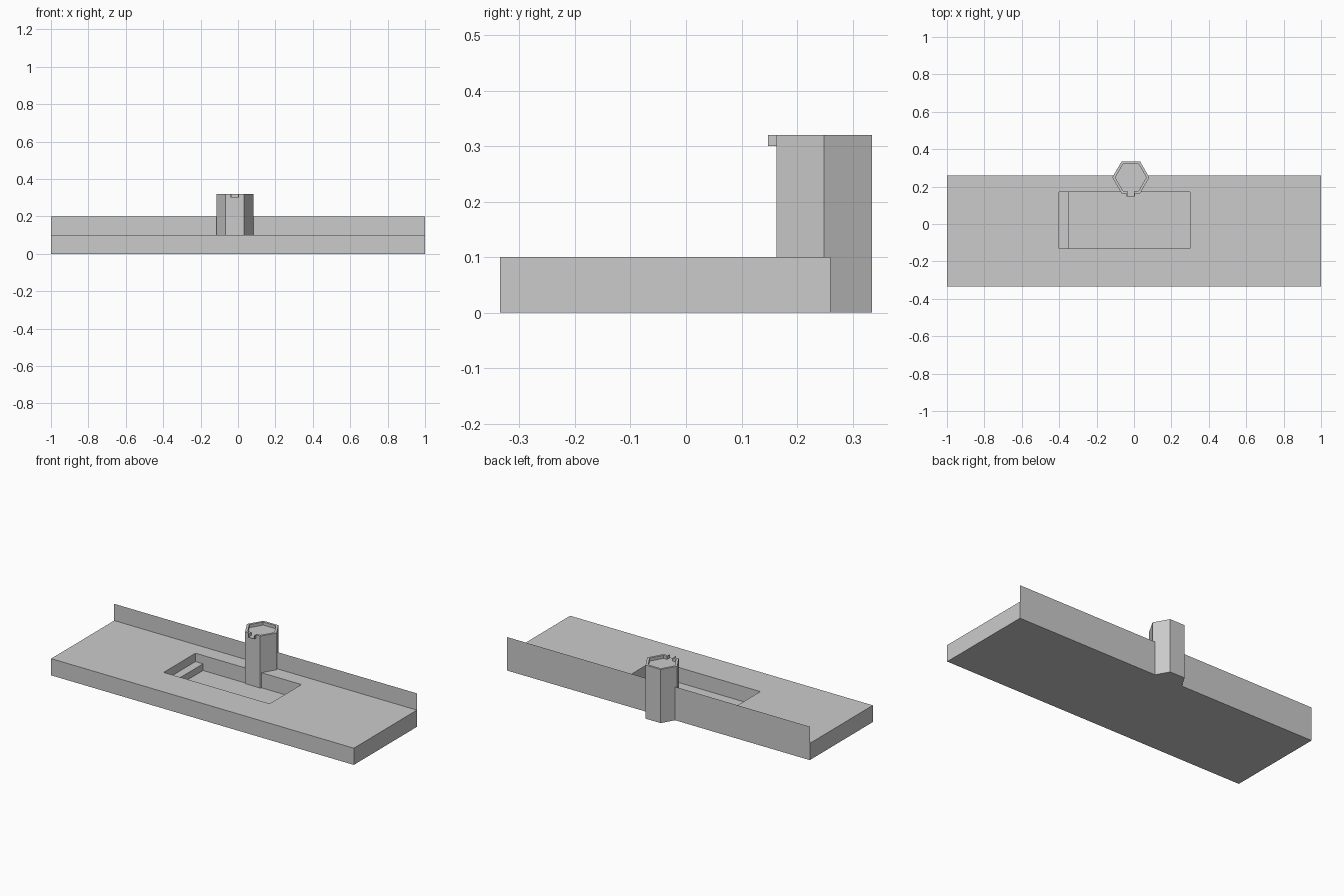
import bpy
from math import cos, sin, pi
from mathutils import Vector

if "Cube" in bpy.data.objects:
    bpy.data.objects.remove(bpy.data.objects["Cube"])


def prism(name, outline, direction):
    """Extrude a 3D outline along a direction into a closed solid."""
    n = len(outline)
    base = [Vector(p) for p in outline]
    verts = base + [p + Vector(direction) for p in base]
    faces = [tuple(range(n))[::-1], tuple(range(n, 2 * n))]
    faces += [(i, (i + 1) % n, (i + 1) % n + n, i + n) for i in range(n)]
    mesh = bpy.data.meshes.new(name)
    mesh.from_pydata(verts, [], faces)
    obj = bpy.data.objects.new(name, mesh)
    bpy.context.collection.objects.link(obj)
    # consistent outward normals
    import bmesh
    bm = bmesh.new()
    bm.from_mesh(mesh)
    bmesh.ops.recalc_face_normals(bm, faces=bm.faces)
    bm.to_mesh(mesh)
    bm.free()
    return obj


FRONT, BACK, TOP = -0.335, 0.26, 0.1

# counter slab
slab = prism("counter_slab",
             [(-1, FRONT, 0), (1, FRONT, 0), (1, BACK, 0), (-1, BACK, 0)], (0, 0, TOP))

# basin recess with a ledge at its left end
profile = [(-0.4, 0.05), (-0.35, 0.05), (-0.35, 0.01), (0.3, 0.01), (0.3, 0.2), (-0.4, 0.2)]
cutter = prism("basin_cutter", [(x, -0.13, z) for x, z in profile], (0, 0.3, 0))
cutter.hide_render = True
cut = slab.modifiers.new("basin", 'BOOLEAN')
cut.object = cutter
cut.operation = 'DIFFERENCE'
cut.solver = 'EXACT'
bpy.context.view_layer.objects.active = slab
bpy.ops.object.modifier_apply(modifier=cut.name)
bpy.data.objects.remove(cutter)

# thin backsplash sheet
sheet = bpy.data.meshes.new("backsplash")
sheet.from_pydata([(-1, BACK, TOP), (1, BACK, TOP), (1, BACK, 0.2), (-1, BACK, 0.2)],
                  [], [(0, 1, 2, 3)])
bpy.context.collection.objects.link(bpy.data.objects.new("backsplash", sheet))

# hexagonal post
CX, CY, RIM_Z, POST_Z = -0.017, 0.249, 0.302, 0.32


def hexagon(r, z):
    # starts at the front right corner and runs round to the front left one
    return [(CX + r * cos(a), CY + r * sin(a), z)
            for a in (-pi / 3 + i * pi / 3 for i in range(6))]


prism("post", hexagon(0.099, 0), (0, 0, RIM_Z))

# raised rim, open at the front for the spout
outer, inner = hexagon(0.099, RIM_Z), hexagon(0.083, RIM_Z)
gap = 0.018
rim = ([(CX + gap, outer[0][1], RIM_Z)] + outer + [(CX - gap, outer[0][1], RIM_Z)]
       + [(CX - gap, inner[0][1], RIM_Z)] + inner[::-1] + [(CX + gap, inner[0][1], RIM_Z)])
prism("post_rim", rim, (0, 0, POST_Z - RIM_Z))

# small open spout channel
w, t = 0.022, 0.004
channel = [(-w, POST_Z), (-w, RIM_Z - 0.002), (w, RIM_Z - 0.002), (w, POST_Z),
           (w - t, POST_Z), (w - t, RIM_Z), (t - w, RIM_Z), (t - w, POST_Z)]
prism("spout", [(CX + x, 0.148, z) for x, z in channel], (0, outer[0][1] - 0.148, 0))
